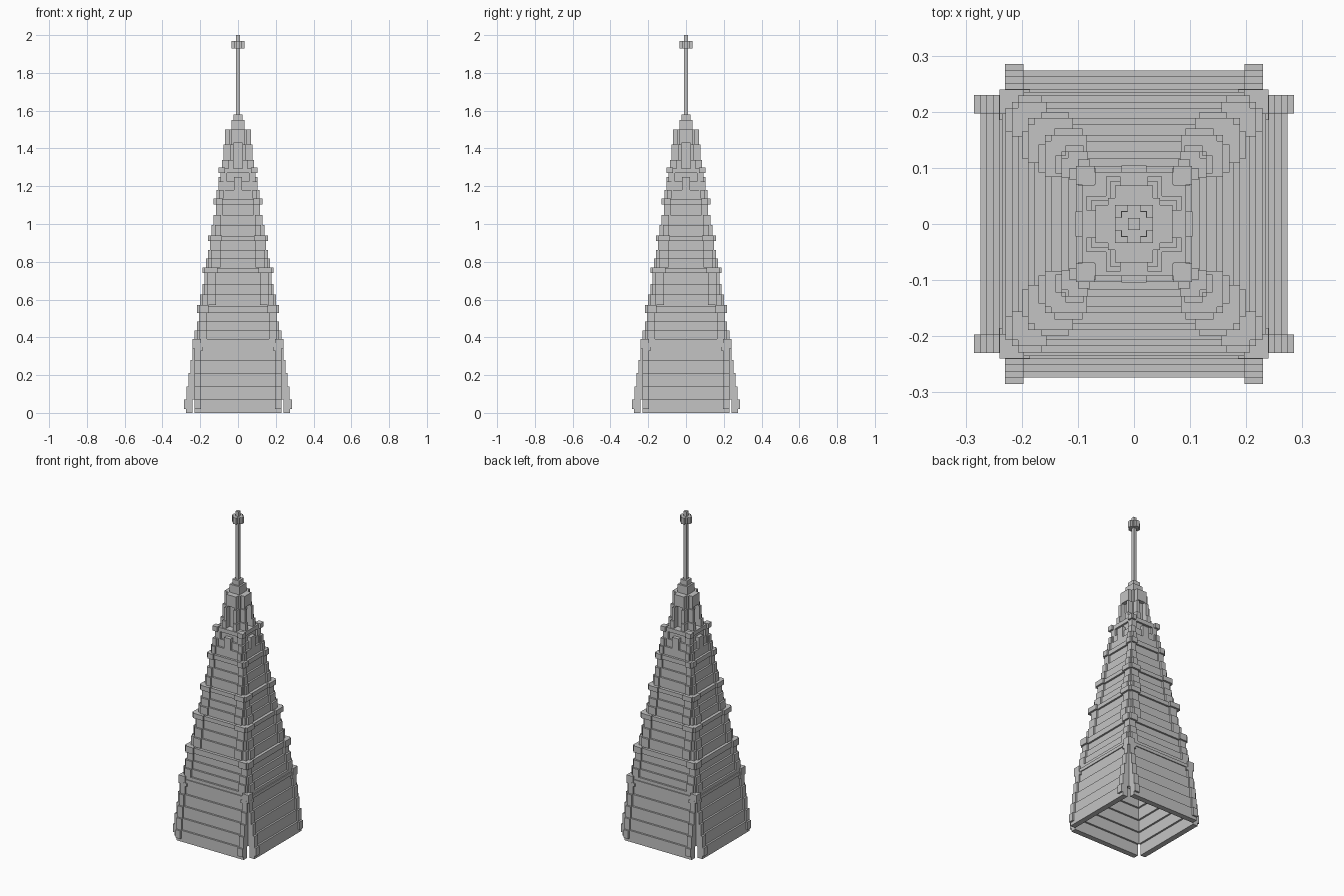
import bpy, bmesh
from mathutils import Matrix, Vector
from math import pi

cube = bpy.data.objects.get("Cube")
if cube:
    bpy.data.objects.remove(cube)

GREY = (0.55, 0.55, 0.55, 1)
stone = bpy.data.materials.new("grey stone")
stone.diffuse_color = GREY
stone.use_nodes = True
stone.node_tree.nodes["Principled BSDF"].inputs["Base Color"].default_value = GREY

STEP = 0.0112  # how far each course steps inwards


def box(bm, x, y, z, turn=0.0):
    """Box between (min, max) pairs, turned about the vertical axis."""
    size = Vector((x[1] - x[0], y[1] - y[0], z[1] - z[0]))
    centre = Vector((sum(x) / 2, sum(y) / 2, sum(z) / 2))
    m = Matrix.Rotation(turn, 4, "Z") @ Matrix.Translation(centre) @ Matrix.Diagonal(size).to_4x4()
    bmesh.ops.create_cube(bm, size=1, matrix=m)


def four(bm, x, depth, z):
    """Repeat a box on all four sides; depth is (inner, outer) distance."""
    spans = [x] if x[0] < 0 else [x, (-x[1], -x[0])]
    for side in range(4):
        for span in spans:
            box(bm, (min(span), max(span)), (-depth[1], -depth[0]), z, side * pi / 2)


def ring(bm, half, thick, z):
    four(bm, (-half, half), (half - thick, half), z)


def block(bm, half, z):
    box(bm, (-half, half), (-half, half), z)


def finish(bm, name):
    mesh = bpy.data.meshes.new(name)
    bm.to_mesh(mesh)
    bm.free()
    mesh.materials.append(stone)
    obj = bpy.data.objects.new(name, mesh)
    bpy.context.collection.objects.link(obj)


# Base: four sloping stepped walls with posts at their ends
walls, posts = bmesh.new(), bmesh.new()
for k in range(5):
    z = (0.07 * k, 0.07 * (k + 1))
    inset = STEP * k
    four(walls, (-0.2, 0.2), (0.24 - inset, 0.274 - inset), z)
    low = 0.02 if k == 0 else z[0]
    four(posts, (0.197, 0.23), (0.24 - inset, 0.285 - inset), (low, z[1]))
four(posts, (0.197, 0.23), (0.24, 0.274), (0, 0.02))
four(posts, (0.185, 0.2), (0.2, 0.24), (0.33, 0.35))
finish(walls, "base_walls")
finish(posts, "base_posts")

# Beam that crowns the base
beam = bmesh.new()
ring(beam, 0.229, 0.03, (0.35, 0.39))
four(beam, (-0.24, 0.24), (0.2, 0.235), (0.35, 0.37))
four(beam, (0.196, 0.24), (0.2, 0.24), (0.34, 0.39))
finish(beam, "base_beam")

# Tiers: bottom, top, cornice height, post reach, post inner edge, post outer edge
tiers = [
    (0.39, 0.57, 0.04, 0.229, 0.164, 0.207),
    (0.57, 0.77, 0.03, 0.200, 0.117, 0.165),
    (0.77, 0.94, 0.03, 0.170, 0.092, 0.142),
    (0.94, 1.135, 0.033, 0.140, 0.090, 0.122),
    (1.135, 1.30, 0.03, 0.115, 0.078, 0.100),
]
for i, (z0, z1, band, reach, a, b) in enumerate(tiers):
    walls, posts, cornice = bmesh.new(), bmesh.new(), bmesh.new()
    course = (z1 - band - z0) / 3
    for k in range(3):
        z = (z0 + k * course, z0 + (k + 1) * course)
        out = reach - STEP * k
        # the lowest course is sunk into the cornice below
        low = z[0] - 0.01 if k == 0 else z[0]
        ring(walls, out - STEP, 0.024, (low, z[1]))
        four(posts, (a, min(b, out)), (out - 0.035, out), z)
    ring(cornice, reach - 2 * STEP, 0.045, (z1 - band, z1 - 0.005))
    f = reach - STEP
    four(cornice, (a - 0.008, f - STEP), (f - 0.035, f), (z1 - band, z1))
    finish(walls, f"tier_{i + 1}_walls")
    finish(posts, f"tier_{i + 1}_posts")
    finish(cornice, f"tier_{i + 1}_cornice")

# Square corner blocks and middle pilasters of the fifth tier
corners = bmesh.new()
four(corners, (0.07, 0.103), (0.07, 0.103), (1.27, 1.3))
finish(corners, "corner_blocks")
pilaster = bmesh.new()
four(pilaster, (-0.022, 0.022), (0.07, 0.104), (1.14, 1.25))
finish(pilaster, "centre_pilasters")

# Lantern: core, niche jambs stepping inwards, and projecting heads
lantern = bmesh.new()
block(lantern, 0.046, (1.28, 1.5))
four(lantern, (0.024, 0.05), (0.04, 0.085), (1.28, 1.34))
four(lantern, (0.024, 0.042), (0.04, 0.077), (1.34, 1.42))
four(lantern, (0.024, 0.034), (0.04, 0.069), (1.42, 1.44))
four(lantern, (-0.034, 0.034), (0.03, 0.069), (1.43, 1.5))
finish(lantern, "lantern")

# Cap, spire and its cross-shaped finial
cap = bmesh.new()
block(cap, 0.034, (1.49, 1.55))
block(cap, 0.023, (1.55, 1.58))
finish(cap, "cap")
spire = bmesh.new()
block(spire, 0.0105, (1.57, 2.0))
finish(spire, "spire")
finial = bmesh.new()
block(finial, 0.022, (1.93, 1.97))
four(finial, (-0.0112, 0.0112), (0.01, 0.034), (1.93, 1.97))
finish(finial, "finial")
